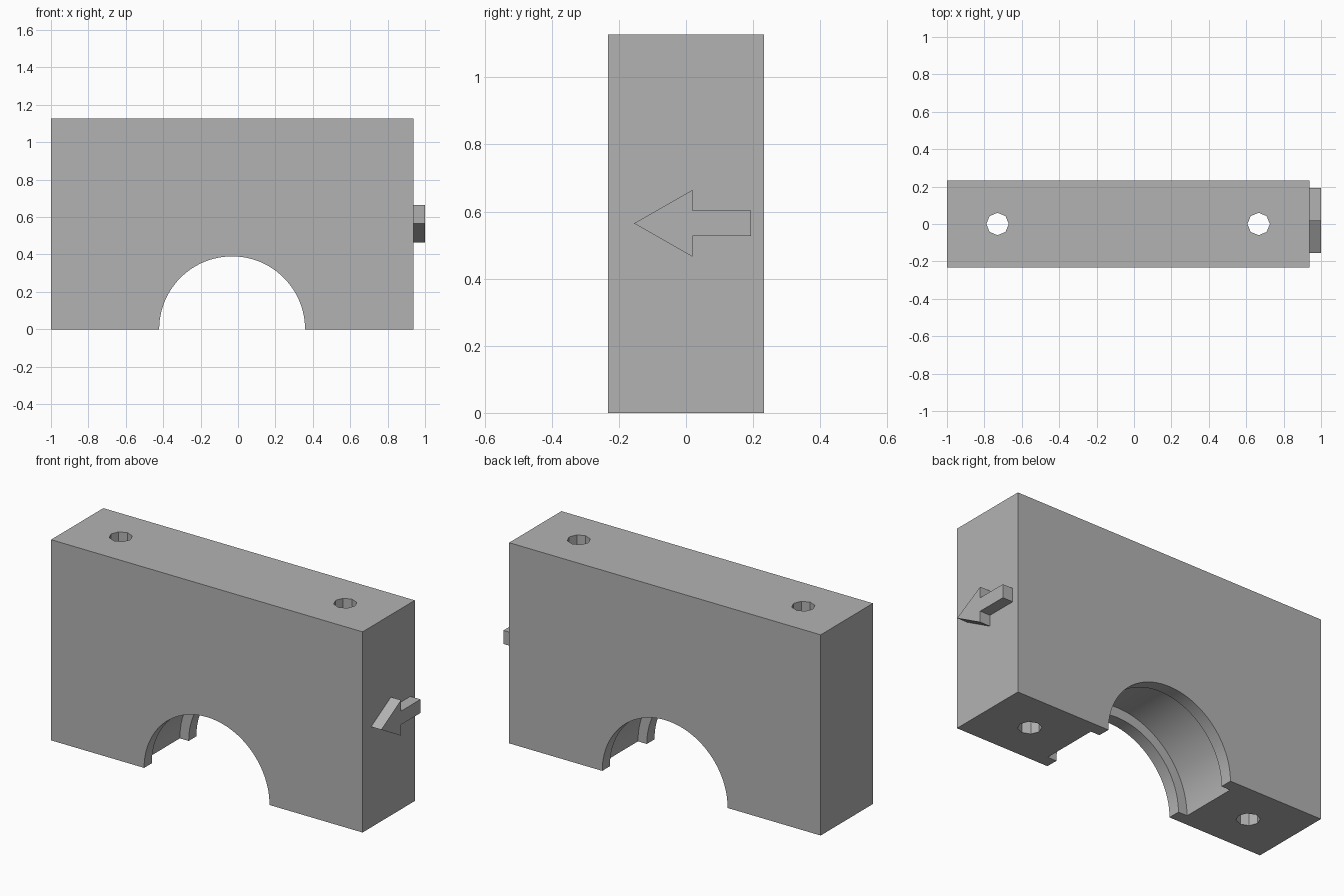
import bpy
import bmesh
import math

cube = bpy.data.objects.get("Cube")
if cube:
    bpy.data.objects.remove(cube, do_unlink=True)

# Block extents and the shared centre of arch and bolt holes
X0, X1 = -1.0, 0.937
HALF_DEPTH, HEIGHT = 0.232, 1.128
MID = (X0 + X1) / 2
ARCH_R, GROOVE_R, LIP = 0.39, 0.445, 0.068
HOLE_R, HOLE_OFFSET = 0.06, 0.698

grey = bpy.data.materials.new("matte grey")
grey.use_nodes = True
colour = (0.45, 0.45, 0.45, 1)
grey.diffuse_color = colour
grey.node_tree.nodes["Principled BSDF"].inputs["Base Color"].default_value = colour


def prism(name, outline, start, end, axis):
    """Extrude a 2D outline along x ('X' takes y, z) or y ('Y' takes x, z)."""
    bm = bmesh.new()
    place = {"X": lambda a, b, t: (t, a, b), "Y": lambda a, b, t: (a, t, b)}[axis]
    face = bm.faces.new([bm.verts.new(place(a, b, start)) for a, b in outline])
    moved = bmesh.ops.extrude_face_region(bm, geom=[face])["geom"]
    bmesh.ops.translate(bm, verts=[v for v in moved if isinstance(v, bmesh.types.BMVert)],
                        vec=place(0, 0, end - start))
    bmesh.ops.recalc_face_normals(bm, faces=bm.faces)
    mesh = bpy.data.meshes.new(name)
    bm.to_mesh(mesh)
    bm.free()
    mesh.materials.append(grey)
    obj = bpy.data.objects.new(name, mesh)
    bpy.context.collection.objects.link(obj)
    return obj


def half_circle(radius, steps=48):
    angles = [math.pi * i / steps for i in range(steps + 1)]
    return [(MID + radius * math.cos(a), radius * math.sin(a)) for a in angles]


def cut(target, cutter):
    """Subtract the cutter, then discard it."""
    cutter.hide_render = True
    mod = target.modifiers.new("cut", "BOOLEAN")
    mod.operation = "DIFFERENCE"
    mod.solver = "EXACT"
    mod.object = cutter
    bpy.context.view_layer.objects.active = target
    bpy.ops.object.modifier_apply(modifier=mod.name)
    bpy.data.objects.remove(cutter, do_unlink=True)


# Block with the arch in its outline
outline = [(X0, 0), (X0, HEIGHT), (X1, HEIGHT), (X1, 0)] + half_circle(ARCH_R)
block = prism("bearing_block", outline, -HALF_DEPTH, HALF_DEPTH, "Y")

# Wider seat between the two arch lips
seat = half_circle(GROOVE_R) + [(MID - GROOVE_R, -0.1), (MID + GROOVE_R, -0.1)]
cut(block, prism("seat_cutter", seat, LIP - HALF_DEPTH, HALF_DEPTH - LIP, "Y"))

# Octagonal bolt holes right through the block
for side in (-1, 1):
    bpy.ops.mesh.primitive_cylinder_add(vertices=8, radius=HOLE_R, depth=HEIGHT + 0.2,
                                        location=(MID + side * HOLE_OFFSET, 0, HEIGHT / 2))
    hole = bpy.context.object
    hole.data.materials.append(grey)
    cut(block, hole)

# Raised direction arrow pointing to the front
ARROW_Z, HEAD, SHAFT = 0.565, 0.1, 0.038
arrow = [(-0.155, ARROW_Z), (0.02, ARROW_Z + HEAD), (0.02, ARROW_Z + SHAFT),
         (0.193, ARROW_Z + SHAFT), (0.193, ARROW_Z - SHAFT),
         (0.02, ARROW_Z - SHAFT), (0.02, ARROW_Z - HEAD)]
prism("direction_arrow", arrow, X1 - 0.005, 1.0, "X")

# Smooth arch, crisp edges
bpy.ops.object.select_all(action="DESELECT")
block.select_set(True)
bpy.context.view_layer.objects.active = block
bpy.ops.object.shade_smooth_by_angle(angle=math.radians(30))
